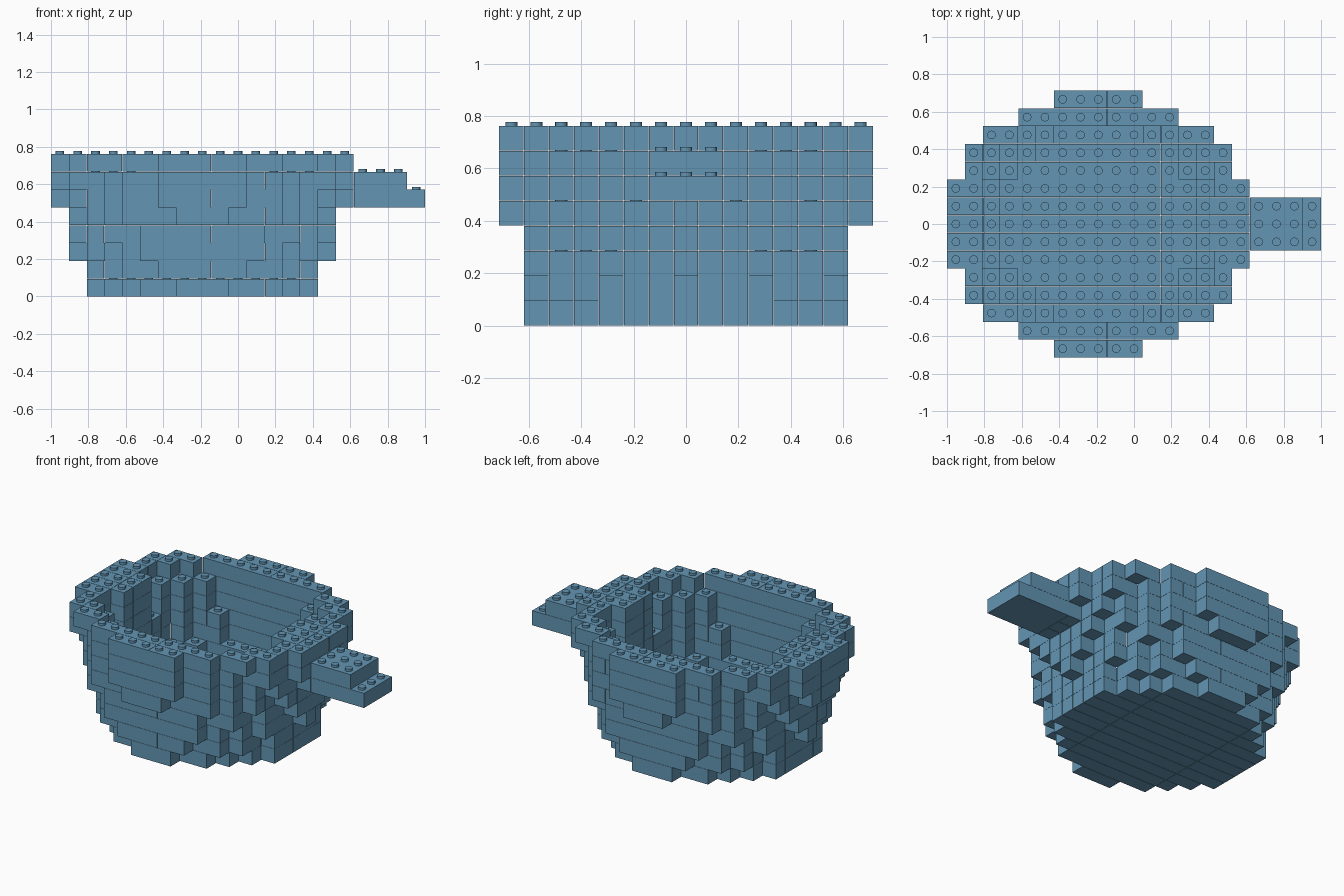
import bpy, bmesh
from mathutils import Matrix, Vector

if "Cube" in bpy.data.objects:
    bpy.data.objects.remove(bpy.data.objects["Cube"], do_unlink=True)

P = 2 / 21            # stud pitch and brick height
CX = -2 * P           # centre of the round bowl
GAP = 0.001           # seam between bricks
STUD_R, STUD_H = 0.023, 0.015

blue = bpy.data.materials.new("brick blue")
blue.use_nodes = True
blue.diffuse_color = (0.125, 0.3, 0.45, 1)
blue.node_tree.nodes["Principled BSDF"].inputs["Base Color"].default_value = blue.diffuse_color

# Hollow inside: half-width of each row from the middle row outwards
BOTTOM = [5, 5, 5, 4, 3]
MIDDLE = [5, 5, 5, 5, 4, 2]
UPPER = [5, 5, 6, 5, 4, 3]
MOUTH = [5, 5, 6, 6, 5, 4]

# Outline rows and hollow rows of each course, from the floor up
COURSES = [
    ([6, 6, 6, 5, 4, 3, 1], []),
    ([6, 6, 6, 5, 5, 4, 2], BOTTOM),
    ([7, 6, 6, 6, 5, 4, 3], BOTTOM),
    ([7, 7, 6, 6, 5, 5, 3], MIDDLE),
    ([7, 7, 7, 6, 6, 5, 4, 1], MIDDLE),
    ([8, 8, 7, 7, 6, 5, 4, 2], UPPER),
    ([8, 8, 8, 7, 7, 5, 4, 2], UPPER),
    ([8, 8, 8, 7, 7, 6, 4, 2], MOUTH),
]
TOP = len(COURSES) - 1


def disc(rows):
    n = len(rows) - 1
    return {(x, y) for y in range(-n, n + 1)
            for x in range(-rows[abs(y)], rows[abs(y)] + 1)}


def bricks(cells, shift, longest):
    """Join cells of each row into bricks: (first x, last x, y)."""
    out = []
    for y in sorted({c[1] for c in cells}):
        start = None
        for x in range(-9, 10):
            if (x, y) in cells:
                if start is None:
                    start = x
                if (x + 1, y) not in cells or (x + shift) % longest == 0:
                    out.append((start, x, y))
                    start = None
    return out


def add_brick(bm, x0, x1, y0, y1, level):
    size = Vector(((x1 - x0 + 1) * P, (y1 - y0 + 1) * P, P))
    mid = Vector((CX + (x0 + x1) / 2 * P, (y0 + y1) / 2 * P, (level + 0.5) * P))
    scale = Matrix.Diagonal((size.x - 2 * GAP, size.y - 2 * GAP, size.z - GAP, 1))
    bmesh.ops.create_cube(bm, size=1, matrix=Matrix.Translation(mid) @ scale)


def add_stud(bm, x, y, level):
    mid = Vector((CX + x * P, y * P, (level + 1) * P + STUD_H / 2 - GAP / 2))
    bmesh.ops.create_cone(bm, cap_ends=True, segments=16, radius1=STUD_R,
                          radius2=STUD_R, depth=STUD_H + GAP,
                          matrix=Matrix.Translation(mid))


def finish(bm, name):
    mesh = bpy.data.meshes.new(name)
    bm.to_mesh(mesh)
    bm.free()
    mesh.materials.append(blue)
    obj = bpy.data.objects.new(name, mesh)
    bpy.context.scene.collection.objects.link(obj)


bowl = [disc(outline) - disc(hollow) for outline, hollow in COURSES]

# Handle: two stepped slabs on the +x side, as course -> last column
HANDLE = {5: 12, 6: 11}
handle = {k: {(x, y) for x in range(9, end + 1) for y in (-1, 0, 1)}
          for k, end in HANDLE.items()}

# Floor, wall courses and rim, with staggered joints
for k, cells in enumerate(bowl):
    bm = bmesh.new()
    for x0, x1, y in bricks(cells, 3 * (k % 2) + 4, 7):
        add_brick(bm, x0, x1, y, y, k)
    finish(bm, "floor" if k == 0 else "rim" if k == TOP else f"wall_course_{k}")

# Handle slabs
bm = bmesh.new()
for k, end in HANDLE.items():
    add_brick(bm, 9, end, -1, 1, k)
finish(bm, "handle")

# Studs on every uncovered brick top
everything = [cells | handle.get(k, set()) for k, cells in enumerate(bowl)] + [set()]
bm = bmesh.new()
for k in range(len(bowl)):
    for x, y in sorted(everything[k] - everything[k + 1]):
        add_stud(bm, x, y, k)
finish(bm, "studs")
